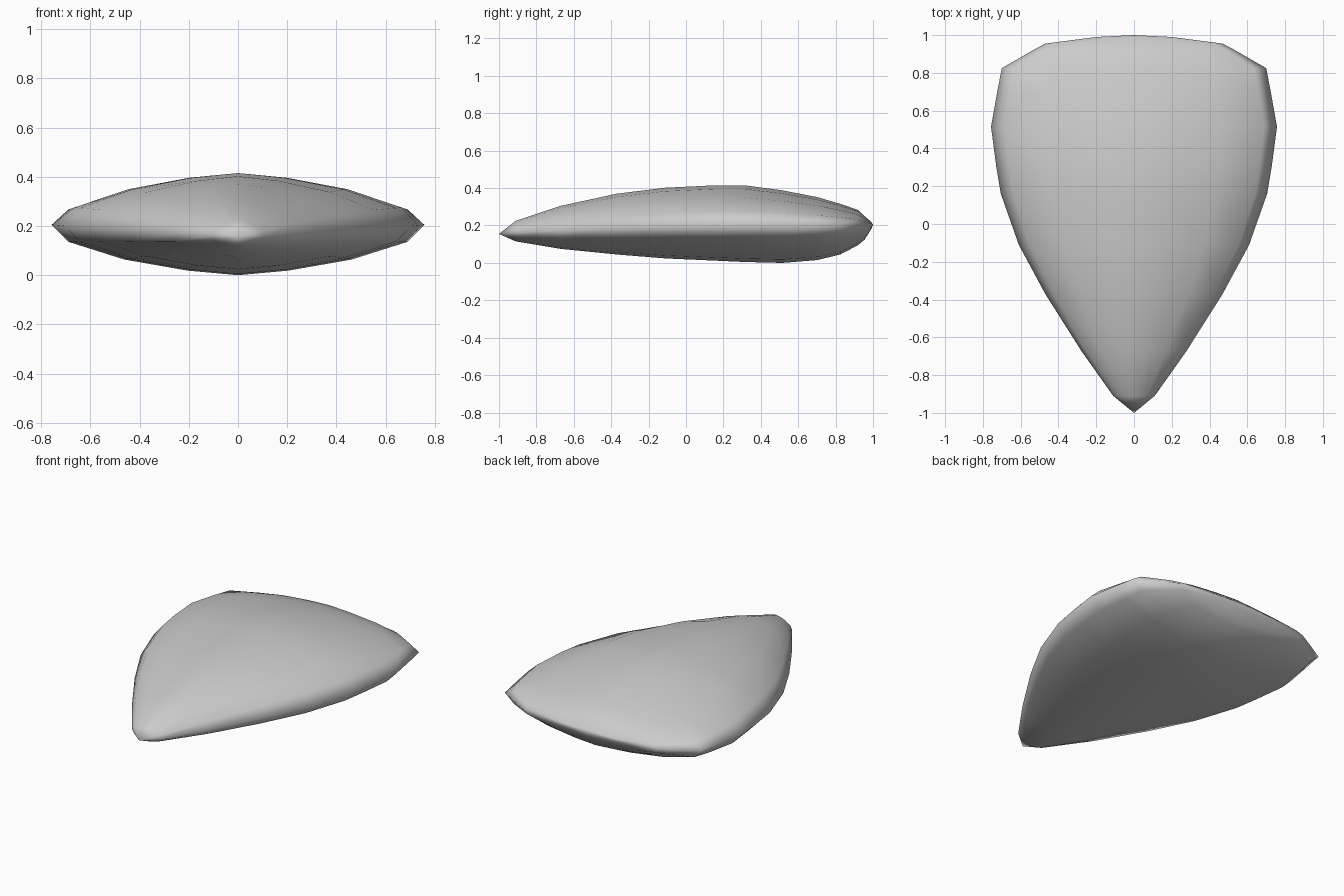
import bpy, bmesh

if "Cube" in bpy.data.objects:
    bpy.data.objects.remove(bpy.data.objects["Cube"])

# Stations along the body: y, half width, rim height, bottom, top
STATIONS = [
    (-0.91, 0.11, 0.160, 0.115, 0.225),
    (-0.67, 0.28, 0.170, 0.075, 0.305),
    (-0.37, 0.47, 0.185, 0.045, 0.370),
    (-0.11, 0.61, 0.195, 0.024, 0.402),
    (0.16, 0.705, 0.200, 0.012, 0.415),
    (0.31, 0.73, 0.203, 0.005, 0.415),
    (0.515, 0.757, 0.205, 0.000, 0.388),
    (0.70, 0.724, 0.205, 0.015, 0.352),
    (0.825, 0.70, 0.205, 0.045, 0.316),
    (0.92, 0.535, 0.205, 0.095, 0.283),
    (0.955, 0.47, 0.205, 0.125, 0.250),
    (0.99, 0.20, 0.205, 0.180, 0.220),
]

# Lens cross-section, rim to rim over the top, then back underneath
half = [(1, 0), (0.91, 0.34), (0.61, 0.69), (0.27, 0.91), (0, 1)]
upper = half + [(-x, z) for x, z in reversed(half[:-1])]
section = upper + [(-x, -z) for x, z in upper[1:-1]]

bm = bmesh.new()
rings = []
for y, w, mid, low, high in STATIONS:
    rings.append([bm.verts.new((x * w, y,
                  mid + h * ((high - mid) if h > 0 else (mid - low))))
                  for x, h in section])

# Skin between stations, closed by a point at each end
n = len(section)
for a, b in zip(rings, rings[1:]):
    for i in range(n):
        j = (i + 1) % n
        bm.faces.new((a[i], a[j], b[j], b[i]))
for ring, tip in ((rings[0], (0, -1, 0.155)), (rings[-1], (0, 1, 0.205))):
    v = bm.verts.new(tip)
    for i in range(n):
        bm.faces.new((ring[i], ring[(i + 1) % n], v))
bmesh.ops.recalc_face_normals(bm, faces=bm.faces)
for f in bm.faces:
    f.smooth = True

mesh = bpy.data.meshes.new("pebble_body")
bm.to_mesh(mesh)
bm.free()
mat = bpy.data.materials.new("light grey")
mat.diffuse_color = (0.6, 0.6, 0.6, 1)
mat.use_nodes = True
mat.node_tree.nodes["Principled BSDF"].inputs["Base Color"].default_value = mat.diffuse_color
mesh.materials.append(mat)
body = bpy.data.objects.new("pebble_body", mesh)
bpy.context.collection.objects.link(body)
